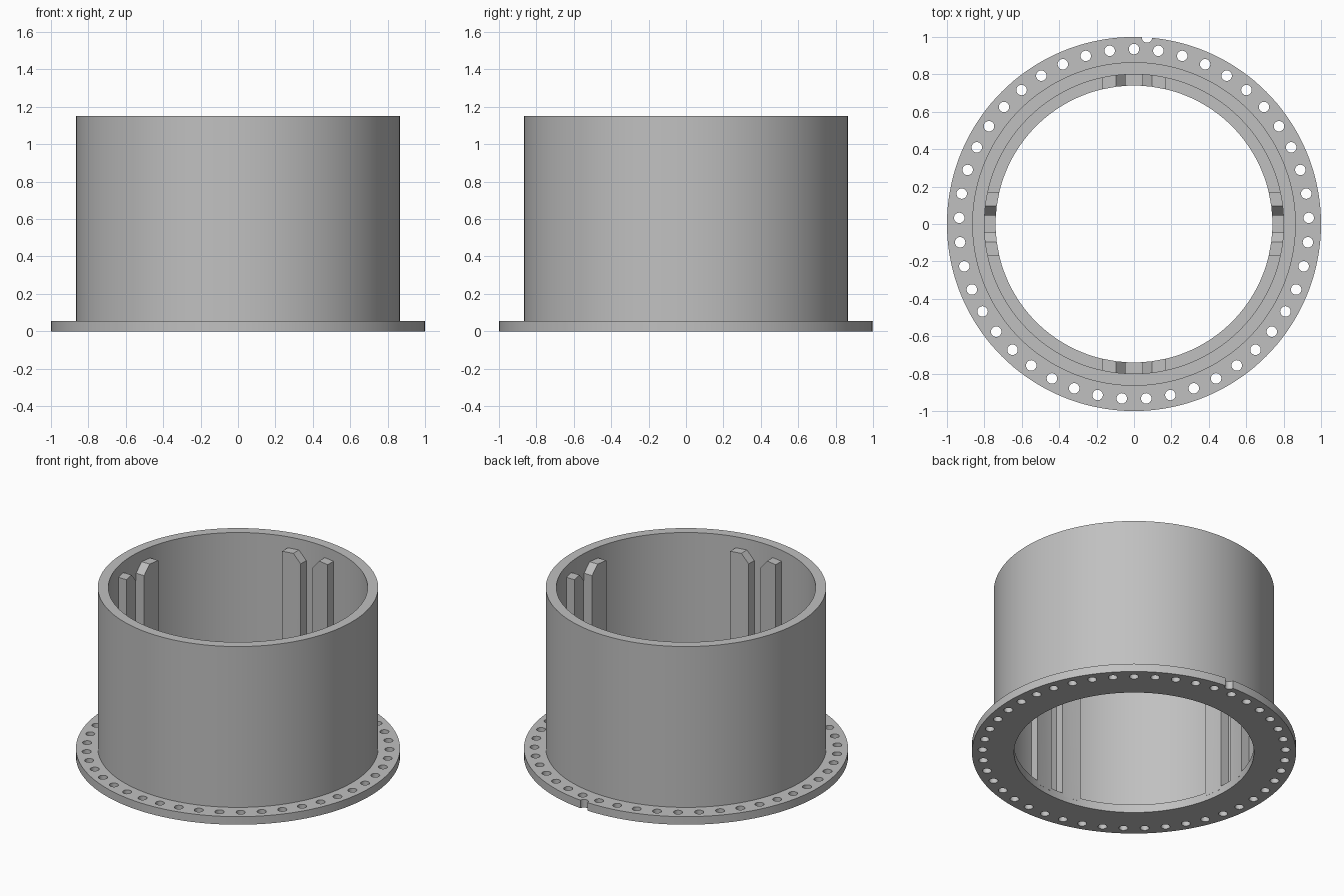
import bpy
import bmesh
import math
from mathutils import Matrix

cube = bpy.data.objects.get("Cube")
if cube:
    bpy.data.objects.remove(cube, do_unlink=True)

# Main dimensions
BORE, WALL_IN, WALL_OUT, RIM = 0.74, 0.8, 0.865, 1.0
FLANGE_H, HEIGHT = 0.055, 1.15
SEGMENTS = 144

grey = bpy.data.materials.new("plain grey")
grey.use_nodes = True
grey.diffuse_color = (0.53, 0.53, 0.53, 1)
grey.node_tree.nodes["Principled BSDF"].inputs["Base Color"].default_value = grey.diffuse_color


def add_object(name, bm):
    bmesh.ops.recalc_face_normals(bm, faces=bm.faces)
    mesh = bpy.data.meshes.new(name)
    bm.to_mesh(mesh)
    bm.free()
    mesh.materials.append(grey)
    obj = bpy.data.objects.new(name, mesh)
    bpy.context.collection.objects.link(obj)
    return obj


def activate(obj):
    bpy.ops.object.select_all(action="DESELECT")
    obj.select_set(True)
    bpy.context.view_layer.objects.active = obj


def smooth(obj):
    activate(obj)
    bpy.ops.object.shade_smooth_by_angle(angle=math.radians(30))


def ring(name, r_in, r_out, z0, z1):
    """Square-edged ring, revolved from a rectangular section."""
    bm = bmesh.new()
    section = [(r_in, z0), (r_out, z0), (r_out, z1), (r_in, z1)]
    verts = [bm.verts.new((r, 0, z)) for r, z in section]
    edges = [bm.edges.new((verts[i], verts[(i + 1) % 4])) for i in range(4)]
    bmesh.ops.spin(bm, geom=verts + edges, cent=(0, 0, 0), axis=(0, 0, 1),
                   angle=math.tau, steps=SEGMENTS, use_merge=True)
    bmesh.ops.remove_doubles(bm, verts=bm.verts, dist=0.0001)
    return add_object(name, bm)


# Barrel wall and bolting flange
barrel = ring("barrel", WALL_IN, WALL_OUT, FLANGE_H - 0.02, HEIGHT)
flange = ring("flange", BORE, RIM, 0, FLANGE_H)

# Bolt holes plus one locating notch in the rim
HOLES, HOLE_R, BOLT_CIRCLE = 45, 0.028, 0.935
step = math.tau / HOLES
spots = [(BOLT_CIRCLE, i * step) for i in range(HOLES)] + [(RIM, step / 2)]
bm = bmesh.new()
for radius, a in spots:
    place = Matrix.Translation((radius * math.sin(a), radius * math.cos(a), FLANGE_H / 2))
    bmesh.ops.create_cone(bm, cap_ends=True, segments=24, radius1=HOLE_R,
                          radius2=HOLE_R, depth=0.2, matrix=place)
cutter = add_object("hole_cutter", bm)
cutter.hide_render = True

activate(flange)
cut = flange.modifiers.new("holes", "BOOLEAN")
cut.operation = "DIFFERENCE"
cut.solver = "EXACT"
cut.object = cutter
bpy.ops.object.modifier_apply(modifier=cut.name)
bpy.data.objects.remove(cutter, do_unlink=True)


def guide_rib(name, side, turn):
    """Upright rib on the inner wall, chamfered toward the slot it borders."""
    bm = bmesh.new()
    columns = []
    for x, top in [(0.045, 1.015), (0.097, 1.075), (0.172, 1.075)]:
        corners = [(BORE, FLANGE_H - 0.02), (WALL_IN + 0.01, FLANGE_H - 0.02),
                   (WALL_IN + 0.01, top), (BORE, top)]
        columns.append([bm.verts.new((side * x, math.sqrt(r * r - x * x), z))
                        for r, z in corners])
    for a, b in zip(columns, columns[1:]):
        for i in range(4):
            j = (i + 1) % 4
            bm.faces.new((a[i], a[j], b[j], b[i]))
    bm.faces.new(columns[0])
    bm.faces.new(columns[-1])
    bm.transform(Matrix.Rotation(turn, 4, "Z"))
    return add_object(name, bm)


# Four pairs of ribs, each pair forming a guide slot
parts = [barrel, flange]
for i, place in enumerate(["back", "right", "front", "left"]):
    for side, hand in [(-1, "a"), (1, "b")]:
        parts.append(guide_rib(f"{place}_guide_rib_{hand}", side, i * math.pi / 2))

for part in parts:
    smooth(part)
